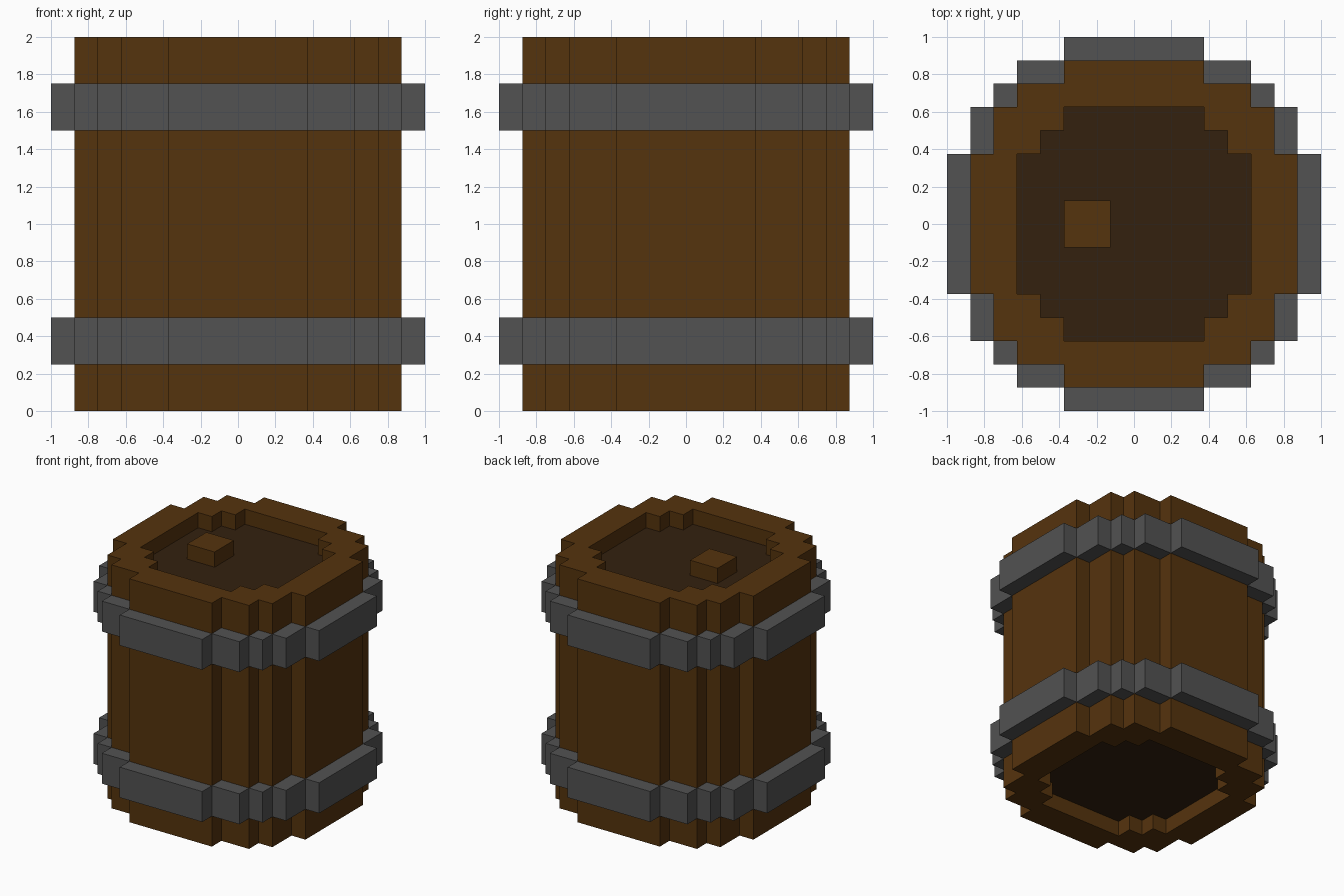
import bpy, bmesh, math
from mathutils import Matrix, Vector

cube = bpy.data.objects.get("Cube")
if cube:
    bpy.data.objects.remove(cube, do_unlink=True)


def material(name, rgb):
    m = bpy.data.materials.new(name)
    m.use_nodes = True
    m.diffuse_color = (*rgb, 1)
    m.node_tree.nodes["Principled BSDF"].inputs["Base Color"].default_value = (*rgb, 1)
    return m


WOOD = material("brown wood", (0.0908, 0.0331, 0.0040))
DARK = material("dark wood", (0.0331, 0.0152, 0.0048))
IRON = material("grey iron", (0.0844, 0.0844, 0.0844))


def finish(name, bm, mat):
    bmesh.ops.recalc_face_normals(bm, faces=bm.faces)
    mesh = bpy.data.meshes.new(name)
    bm.to_mesh(mesh)
    bm.free()
    mesh.materials.append(mat)
    obj = bpy.data.objects.new(name, mesh)
    bpy.context.collection.objects.link(obj)
    return obj


def stepped_outline(corners):
    """Full stepped ring from the outward corners of one quarter."""
    quarter = [corners[0]]
    for a, b in zip(corners, corners[1:]):
        quarter += [(b[0], a[1]), b]
    ring = []
    for k in range(4):
        for x, y in quarter:
            for _ in range(k):
                x, y = -y, x
            ring.append((x, y))
    return ring


def prism(name, outlines, z0, z1, mat):
    """Extrude an outline, with an optional second outline as a hole."""
    bm = bmesh.new()
    edges = []
    for ring in outlines:
        vs = [bm.verts.new((x, y, z0)) for x, y in ring]
        edges += [bm.edges.new((vs[i - 1], vs[i])) for i in range(len(vs))]
    bmesh.ops.triangle_fill(bm, edges=edges, use_beauty=True, normal=(0, 0, 1))
    ext = bmesh.ops.extrude_face_region(bm, geom=bm.faces[:], use_keep_orig=True)
    top = [g for g in ext["geom"] if isinstance(g, bmesh.types.BMVert)]
    bmesh.ops.translate(bm, verts=top, vec=(0, 0, z1 - z0))
    return finish(name, bm, mat)


def add_box(bm, x0, x1, y0, y1, z0, z1, turn=0):
    place = (Matrix.Rotation(turn, 4, 'Z')
             @ Matrix.Translation(Vector((x0 + x1, y0 + y1, z0 + z1)) / 2)
             @ Matrix.Diagonal((x1 - x0, y1 - y0, z1 - z0, 1)))
    bmesh.ops.create_cube(bm, size=1, matrix=place)


# Barrel wall and the two recessed heads
OUTER = stepped_outline([(.875, .375), (.75, .625), (.625, .75), (.375, .875)])
INNER = stepped_outline([(.625, .375), (.5, .5), (.375, .625)])
prism("barrel_wall", [OUTER, INNER], 0, 2, WOOD)
prism("bottom_head", [INNER], 0.125, 0.25, DARK)
prism("top_head", [INNER], 1.75, 1.875, DARK)

# Bung on the top head
bm = bmesh.new()
add_box(bm, -.375, -.125, -.125, .125, 1.875, 2)
finish("bung", bm, WOOD)

# Iron hoops: four blocks per quarter turn
BLOCKS = [(.875, 1, -.375, .375), (.75, .875, .375, .625),
          (.625, .75, .625, .75), (.375, .625, .75, .875)]
for name, z in (("lower_hoop", 0.25), ("upper_hoop", 1.5)):
    bm = bmesh.new()
    for k in range(4):
        for block in BLOCKS:
            add_box(bm, *block, z, z + 0.25, turn=k * math.pi / 2)
    finish(name, bm, IRON)
